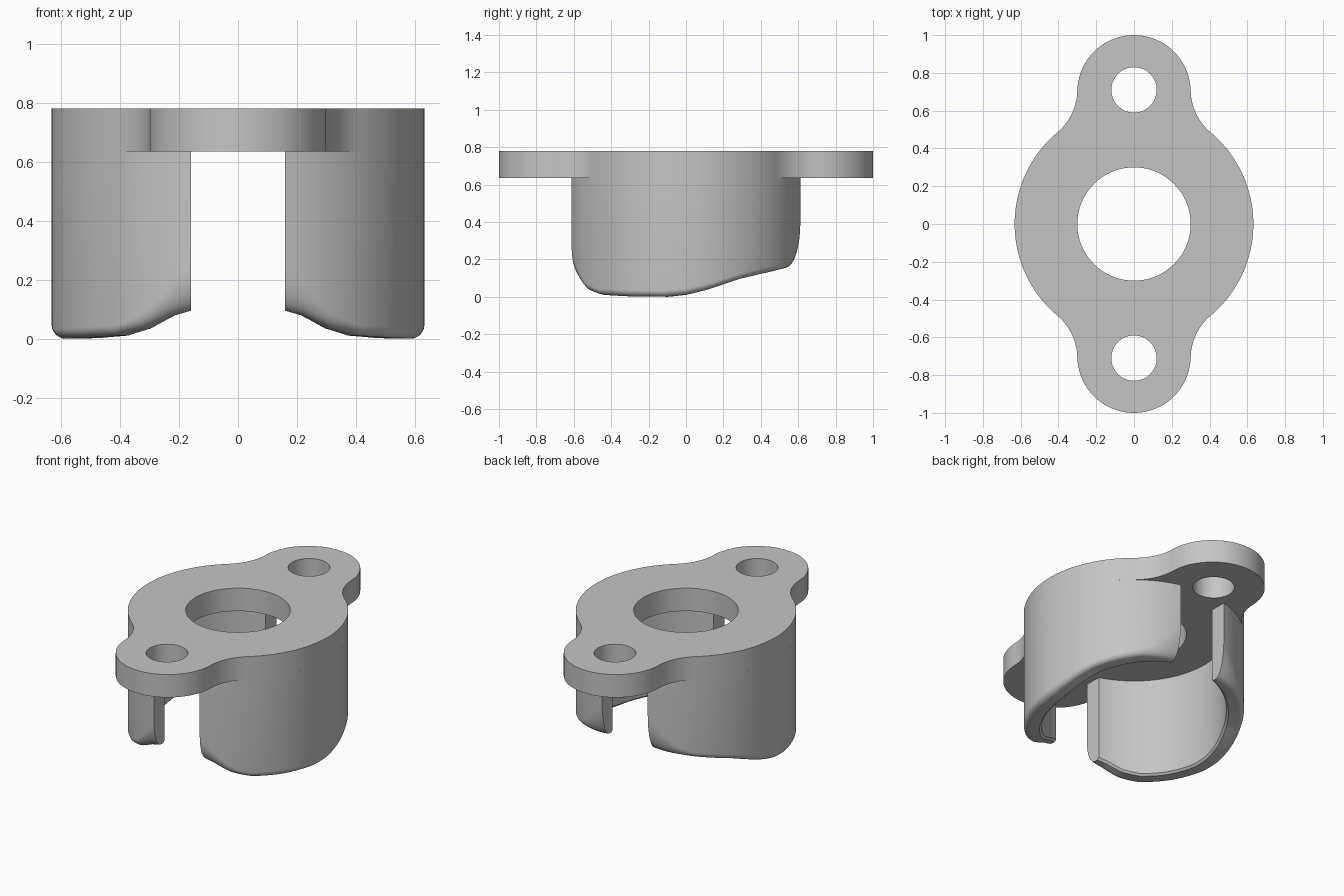
import bpy, bmesh
from math import sin, cos, asin, atan2, pi, radians, degrees, sqrt

cube = bpy.data.objects.get("Cube")
if cube:
    bpy.data.objects.remove(cube, do_unlink=True)

grey = bpy.data.materials.new("plain grey")
grey.use_nodes = True
grey.diffuse_color = (0.56, 0.56, 0.56, 1)
grey.node_tree.nodes["Principled BSDF"].inputs["Base Color"].default_value = grey.diffuse_color

BODY_R, INNER_R, EAR_R, EAR_Y, FILLET_R = 0.632, 0.53, 0.3, 0.7, 0.3
SLOT, UNDER, TOP = 0.16, 0.635, 0.78


def arc(cx, cy, r, a0, a1, n):
    return [(cx + r * cos(a0 + (a1 - a0) * i / n), cy + r * sin(a0 + (a1 - a0) * i / n))
            for i in range(n + 1)]


def finish(obj, angle=35):
    bpy.ops.object.select_all(action='DESELECT')
    obj.select_set(True)
    bpy.context.view_layer.objects.active = obj
    bpy.ops.object.shade_smooth_by_angle(angle=radians(angle))


# Flange: round body blended into two ears by concave fillets
d1, d2 = BODY_R + FILLET_R, EAR_R + FILLET_R
fy = (d1 ** 2 - d2 ** 2 + EAR_Y ** 2) / (2 * EAR_Y)
fx = sqrt(d1 ** 2 - fy ** 2)
a_body = atan2(fy, fx)
a_ear = atan2(fy - EAR_Y, fx)
quarter = (arc(0, 0, BODY_R, 0, a_body, 20)
           + arc(fx, fy, FILLET_R, a_body + pi, a_ear + pi, 14)[1:]
           + arc(0, EAR_Y, EAR_R, a_ear, pi / 2, 20)[1:])
half = quarter + [(-x, y) for x, y in quarter[-2::-1]]
outline = half + [(-x, -y) for x, y in half[1:-1]]
holes = [arc(0, y, r, 0, 2 * pi, 64)[:-1]
         for y, r in ((0, 0.3), (0.71, 0.12), (-0.71, 0.12))]

curve = bpy.data.curves.new("flange_profile", 'CURVE')
curve.dimensions = '2D'
curve.fill_mode = 'BOTH'
curve.extrude = (TOP - UNDER) / 2
for loop in [outline] + holes:
    spline = curve.splines.new('POLY')
    spline.points.add(len(loop) - 1)
    for p, (x, y) in zip(spline.points, loop):
        p.co = (x, y, 0, 1)
    spline.use_cyclic_u = True
helper = bpy.data.objects.new("flange_profile", curve)
bpy.context.collection.objects.link(helper)
bpy.context.view_layer.update()
mesh = bpy.data.meshes.new_from_object(
    helper.evaluated_get(bpy.context.evaluated_depsgraph_get()))
bpy.data.objects.remove(helper, do_unlink=True)
bm = bmesh.new()
bm.from_mesh(mesh)
bmesh.ops.remove_doubles(bm, verts=bm.verts, dist=0.0001)
bmesh.ops.translate(bm, verts=bm.verts, vec=(0, 0, (TOP + UNDER) / 2))
bmesh.ops.recalc_face_normals(bm, faces=bm.faces)
bm.to_mesh(mesh)
bm.free()
mesh.materials.clear()
mesh.materials.append(grey)
flange = bpy.data.objects.new("flange", mesh)
bpy.context.collection.objects.link(flange)
finish(flange)

# Lower edge height of the skirt by angle in degrees from the front
EDGE = [(14, .1), (22, .08), (32, .035), (43, .01), (60, .002), (80, 0), (90, .01),
        (100, .035), (118, .095), (130, .12), (145, .145), (166, .165)]


def edge_height(deg):
    for (a, p), (b, q) in zip(EDGE, EDGE[1:]):
        if deg <= b:
            return p + (q - p) * max(0, deg - a) / (b - a)
    return EDGE[-1][1]


def section(u):
    """Wall cross-section, with an outer rounding that grows toward the ends."""
    mid = asin(SLOT / 0.58)
    low = edge_height(degrees(mid + u * (pi - 2 * mid)))
    e = max(0, 1 - min(u, 1 - u) / 0.17) ** 2
    w, h = 0.035 + 0.035 * e, 0.035 + (0.13 if u < 0.5 else 0.2) * e
    pts = [(BODY_R, UNDER + 0.005)]
    pts += [(BODY_R - w + w * cos(t * pi / 16), low + h - h * sin(t * pi / 16)) for t in range(9)]
    pts += [(INNER_R + 0.012, low), (INNER_R, low + 0.012), (INNER_R, UNDER + 0.005)]
    return pts


def skirt_wall(name, side, steps=72):
    bm = bmesh.new()
    rings = []
    for i in range(steps + 1):
        u = i / steps
        ring = []
        for r, z in section(u):
            start = asin(SLOT / r)
            a = start + u * (pi - 2 * start)
            ring.append(bm.verts.new((side * r * sin(a), -r * cos(a), z)))
        rings.append(ring)
    for a, b in zip(rings, rings[1:]):
        for k in range(len(a)):
            n = (k + 1) % len(a)
            bm.faces.new((a[k], a[n], b[n], b[k]))
    bm.faces.new(rings[0])
    bm.faces.new(rings[-1])
    bmesh.ops.recalc_face_normals(bm, faces=bm.faces)
    mesh = bpy.data.meshes.new(name)
    bm.to_mesh(mesh)
    bm.free()
    mesh.materials.append(grey)
    obj = bpy.data.objects.new(name, mesh)
    bpy.context.collection.objects.link(obj)
    finish(obj)


# Two mirrored skirt walls with a slot between them
skirt_wall("left_skirt_wall", 1)
skirt_wall("right_skirt_wall", -1)
